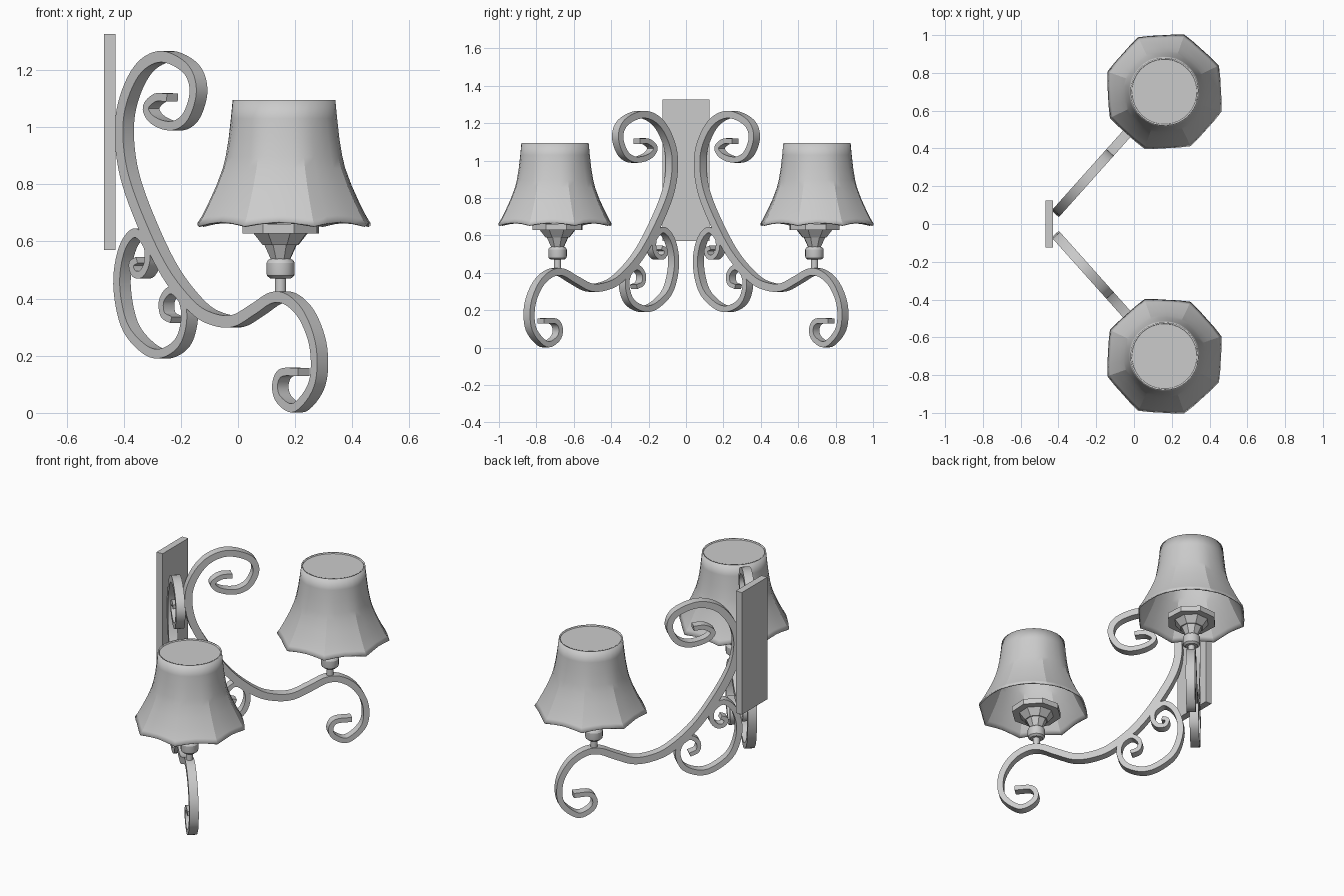
import bpy, bmesh
from math import sin, cos, pi, radians
from mathutils import Vector

if "Cube" in bpy.data.objects:
    bpy.data.objects.remove(bpy.data.objects["Cube"])

ANG = radians(48.2)                       # direction of the arm seen from above
DIR = Vector((cos(ANG), sin(ANG), 0))
SIDE = Vector((-sin(ANG), cos(ANG), 0))
UP = Vector((0, 0, 1))
ORIGIN = Vector((-0.398, 0.075, 0))


def finish(name, bm, mirror=True, angle=30):
    bmesh.ops.recalc_face_normals(bm, faces=bm.faces)
    me = bpy.data.meshes.new(name)
    bm.to_mesh(me)
    bm.free()
    ob = bpy.data.objects.new(name, me)
    bpy.context.collection.objects.link(ob)
    bpy.ops.object.select_all(action='DESELECT')
    ob.select_set(True)
    bpy.context.view_layer.objects.active = ob
    bpy.ops.object.shade_smooth_by_angle(angle=radians(angle))
    if mirror:
        m = ob.modifiers.new("other_arm", 'MIRROR')
        m.use_axis = (False, True, False)
        m.use_mirror_merge = False
    return ob


def smooth_path(pts, n=6):
    p = [pts[0] * 2 - pts[1]] + pts + [pts[-1] * 2 - pts[-2]]
    out = []
    for i in range(1, len(p) - 2):
        a, b, c, d = p[i - 1:i + 3]
        for k in range(n):
            t = k / n
            out.append(0.5 * (2 * b + (c - a) * t + (2 * a - 5 * b + 4 * c - d) * t ** 2
                              + (3 * b - a - 3 * c + d) * t ** 3))
    return out + [pts[-1]]


def ribbon(name, pts, thin, thick, width):
    """Flat bar swept along a path of (x, z) points in the arm's plane."""
    path = smooth_path([Vector(((x - ORIGIN.x) / cos(ANG), z)) for x, z in pts])
    bm = bmesh.new()
    rings = []
    for i, p in enumerate(path):
        t = (path[min(i + 1, len(path) - 1)] - path[max(i - 1, 0)]).normalized()
        h = (thin + (thick - thin) * sin(pi * i / (len(path) - 1)) ** 2) / 2
        nrm = DIR * -t.y + UP * t.x
        c = ORIGIN + DIR * p.x + UP * p.y
        rings.append([bm.verts.new(c + nrm * h * a + SIDE * width / 2 * b)
                      for a, b in ((1, 1), (1, -1), (-1, -1), (-1, 1))])
    for r, s in zip(rings, rings[1:]):
        for j in range(4):
            bm.faces.new((r[j], r[(j + 1) % 4], s[(j + 1) % 4], s[j]))
    bm.faces.new(rings[0])
    bm.faces.new(rings[-1])
    return finish(name, bm)


def lathe(name, x, profile, sides, y_off=0.0):
    c = ORIGIN + DIR * ((x - ORIGIN.x) / cos(ANG))
    bm = bmesh.new()
    rings = [[bm.verts.new(c + Vector((r * cos(ANG + 2 * pi * (k + .5) / sides),
                                       r * sin(ANG + 2 * pi * (k + .5) / sides), z)))
              for k in range(sides)] for r, z in profile]
    for r, s in zip(rings, rings[1:]):
        for j in range(sides):
            bm.faces.new((r[j], r[(j + 1) % sides], s[(j + 1) % sides], s[j]))
    bm.faces.new(rings[0])
    bm.faces.new(rings[-1])
    return finish(name, bm)


# Wall plate
bm = bmesh.new()
bmesh.ops.create_cube(bm, size=1)
for v in bm.verts:
    v.co = Vector((-0.449 + v.co.x * 0.041, v.co.y * 0.25, 0.948 + v.co.z * 0.755))
finish("wall_plate", bm, mirror=False)

# Main scrolled arm
ribbon("scroll_arm", [
    (-.23, 1.103), (-.272, 1.103), (-.304, 1.07), (-.288, 1.032), (-.245, 1.008),
    (-.20, 1.008), (-.16, 1.045), (-.138, 1.13), (-.165, 1.205), (-.248, 1.247),
    (-.325, 1.21), (-.378, 1.11), (-.398, .99), (-.38, .835), (-.318, .66),
    (-.235, .49), (-.14, .37), (-.07, .328), (0, .322), (.07, .362), (.135, .403),
    (.19, .395), (.245, .335), (.282, .225), (.276, .10), (.215, .019),
    (.163, .045), (.148, .095), (.168, .14), (.23, .143)], .028, .044, .052)

# Small support scroll
ribbon("support_scroll", [
    (-.335, .535), (-.355, .52), (-.345, .487), (-.318, .488), (-.299, .53),
    (-.304, .59), (-.345, .63), (-.388, .572), (-.406, .45), (-.38, .31),
    (-.318, .23), (-.258, .207), (-.195, .245), (-.17, .325), (-.18, .395),
    (-.217, .43), (-.248, .395), (-.245, .345), (-.215, .325)], .024, .034, .052)

# Lamp holder
LAMP = 0.149
lathe("stem", LAMP, [(.02, .40), (.02, .48)], 16)
lathe("socket", LAMP, [(.036, .47), (.048, .48), (.05, .49), (.05, .525), (.044, .535),
                       (.034, .54), (.034, .56)], 16)
lathe("holder_cup", LAMP, [(.035, .535), (.06, .588), (.067, .588), (.10, .628),
                           (.142, .628), (.142, .661), (.125, .661), (.11, .64)], 8)

# Lampshade: eight panels, round at the top and scalloped at the bottom
SHADE = 0.161
centre = ORIGIN + DIR * ((SHADE - ORIGIN.x) / cos(ANG))
profile = [(.18, 1.095), (.188, 1.03), (.198, .96), (.211, .895), (.222, .855),
           (.246, .795), (.275, .735), (.304, .68), (.32, .655)]
bm = bmesh.new()
rings = []
for r, z in profile:
    f = (1.095 - z) / .44
    ring = []
    for k in range(32):
        mid = sin(pi * (k % 4) / 4)
        rr = r * (1 - .065 * f * mid)
        a = ANG + pi / 8 + 2 * pi * k / 32
        ring.append(bm.verts.new(centre + Vector((rr * cos(a), rr * sin(a),
                                                  z + .014 * mid * f ** 4))))
    rings.append(ring)
for r, s in zip(rings, rings[1:]):
    for j in range(32):
        bm.faces.new((r[j], s[j], s[(j + 1) % 32], r[(j + 1) % 32]))
shade = finish("lampshade", bm, angle=22)
sol = shade.modifiers.new("thickness", 'SOLIDIFY')
sol.thickness = 0.008
sol.offset = -1

# Flat disc closing the shade's top
lathe("shade_cap", SHADE, [(.174, 1.08), (.174, 1.088)], 32)
